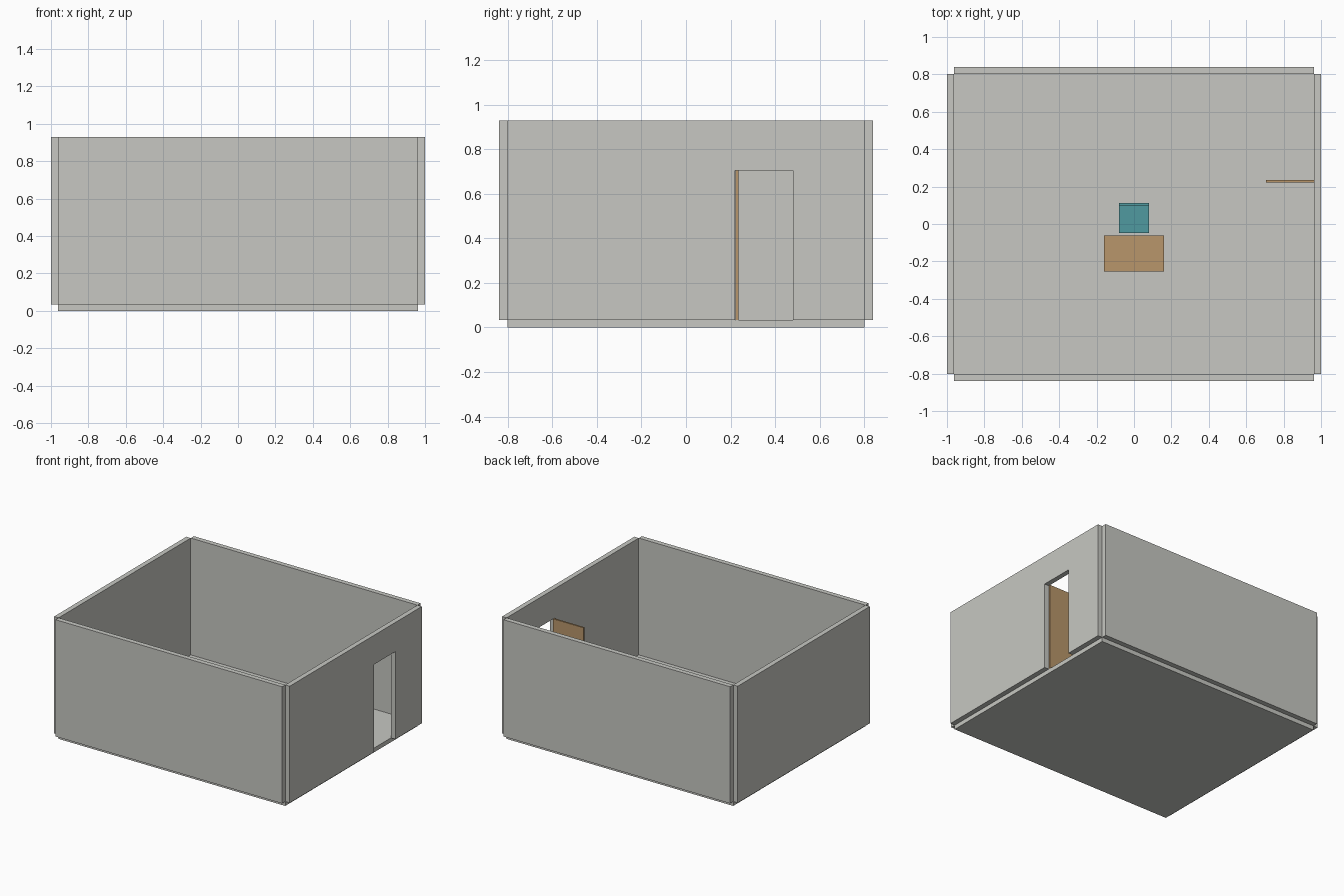
import bpy

cube = bpy.data.objects.get("Cube")
if cube:
    bpy.data.objects.remove(cube, do_unlink=True)


def material(name, rgb):
    m = bpy.data.materials.new(name)
    m.use_nodes = True
    m.diffuse_color = (*rgb, 1)
    m.node_tree.nodes["Principled BSDF"].inputs["Base Color"].default_value = (*rgb, 1)
    return m


grey = material("concrete grey", (0.57, 0.575, 0.54))
wood = material("light wood", (0.48, 0.305, 0.145))
teal = material("teal", (0.08, 0.32, 0.35))


def box(name, mat, x, y, z):
    """Box from (min, max) ranges along each axis."""
    bpy.ops.mesh.primitive_cube_add(size=1, location=[sum(r) / 2 for r in (x, y, z)])
    ob = bpy.context.object
    ob.name = name
    ob.scale = [r[1] - r[0] for r in (x, y, z)]
    bpy.ops.object.transform_apply(location=False, rotation=False, scale=True)
    ob.data.materials.append(mat)
    return ob


def legs(name, mat, x, y, top, thick):
    """Four square legs just inside the corners of a rectangle."""
    for side, x0 in (("right", x[0]), ("left", x[1] - thick)):
        for end, y0 in (("front", y[0]), ("back", y[1] - thick)):
            box(f"{name}_leg_{end}_{side}", mat, (x0, x0 + thick), (y0, y0 + thick), (FLOOR, top))


FLOOR, TOP = 0.033, 0.929      # floor surface and wall top
X, Y, WALL = 0.962, 0.801, 0.038
DOOR_Y, DOOR_TOP = (0.221, 0.48), 0.705

# Floor slab and the walls that overhang its edges
box("floor", grey, (-X, X), (-Y, Y), (0, FLOOR))
box("front_wall", grey, (-X, X), (-Y - WALL, -Y), (FLOOR, TOP))
box("back_wall", grey, (-X, X), (Y, Y + WALL), (FLOOR, TOP))
box("right_wall", grey, (-X - WALL, -X), (-Y, Y), (FLOOR, TOP))
left_wall = box("left_wall", grey, (X, X + WALL), (-Y, Y), (FLOOR, TOP))

# Doorway cut through the left wall
cutter = box("doorway_cutter", grey, (X - 0.05, X + 0.1), DOOR_Y, (FLOOR - 0.02, DOOR_TOP))
cutter.hide_render = True
cut = left_wall.modifiers.new("doorway", "BOOLEAN")
cut.operation, cut.object, cut.solver = "DIFFERENCE", cutter, "EXACT"
bpy.context.view_layer.objects.active = left_wall
bpy.ops.object.modifier_apply(modifier=cut.name)
bpy.data.objects.remove(cutter, do_unlink=True)

# Door leaf standing open into the room
box("door", wood, (0.705, X), (0.223, 0.236), (FLOOR, DOOR_TOP))

# Desk
desk_x, desk_y, desk_top = (-0.16, 0.16), (-0.253, -0.062), 0.273
box("desk_top", wood, desk_x, desk_y, (desk_top - 0.014, desk_top))
legs("desk", wood, desk_x, desk_y, desk_top - 0.014, 0.016)

# Chair facing the desk
seat_x, seat_y, seat_top = (-0.08, 0.08), (-0.047, 0.113), 0.177
box("chair_seat", teal, seat_x, seat_y, (seat_top - 0.016, seat_top))
box("chair_back", teal, seat_x, (0.099, seat_y[1]), (seat_top, 0.32))
legs("chair", teal, seat_x, seat_y, seat_top - 0.016, 0.014)
